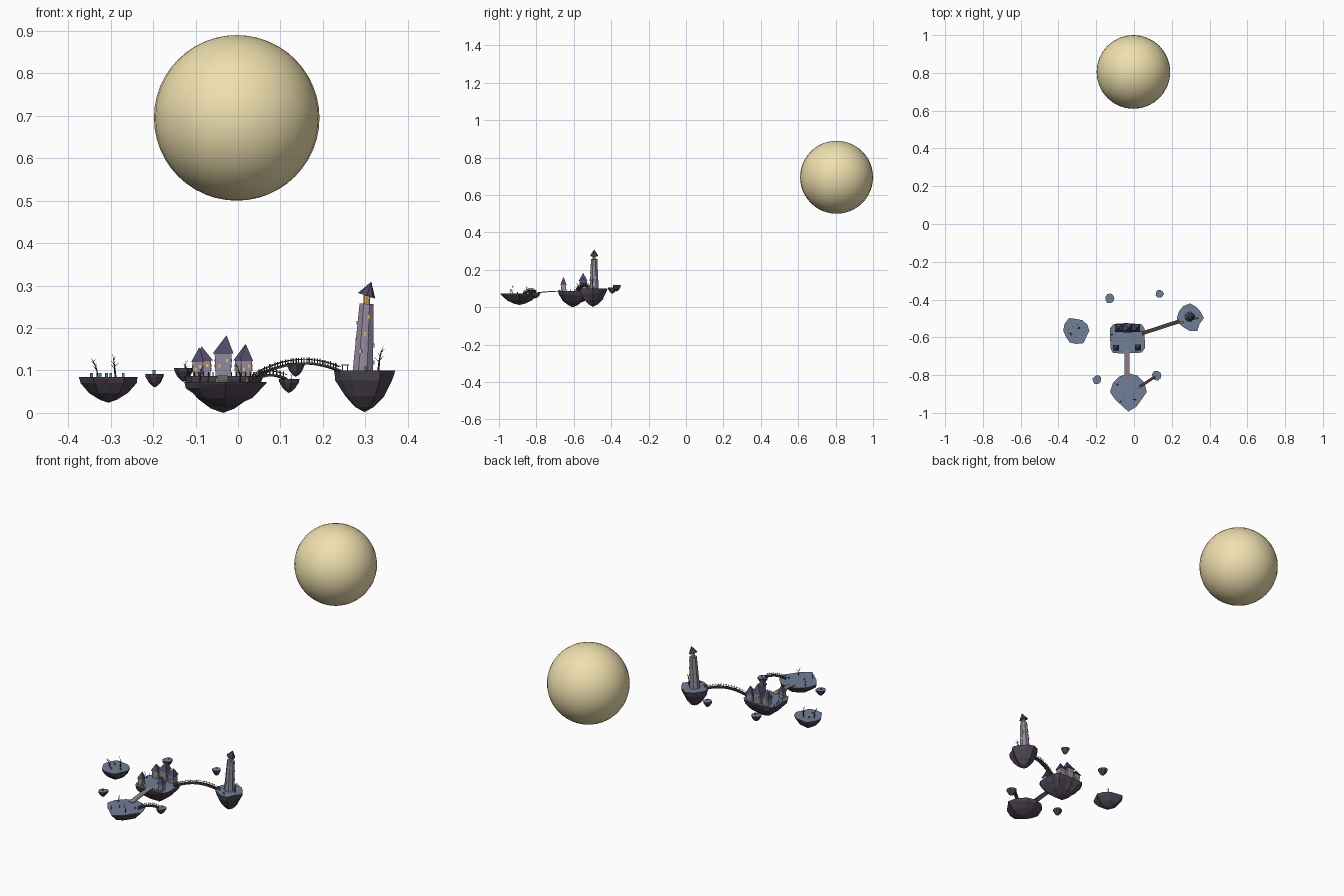
import bpy, bmesh, math, random
from mathutils import Vector, Matrix

if "Cube" in bpy.data.objects:
    bpy.data.objects.remove(bpy.data.objects["Cube"])
random.seed(4)

MATS = {}
for name, c in {"moon": (.87, .75, .43), "grass": (.16, .21, .31), "rock": (.075, .06, .085),
                "wall": (.30, .26, .35), "roof": (.075, .065, .13), "wood": (.075, .055, .05),
                "stone": (.26, .22, .25), "glow": (.85, .52, .12), "bark": (.03, .025, .03),
                "grave": (.14, .26, .27)}.items():
    m = bpy.data.materials.new(name)
    m.diffuse_color = (*c, 1)
    m.use_nodes = True
    m.node_tree.nodes["Principled BSDF"].inputs["Base Color"].default_value = m.diffuse_color
    MATS[name] = m


def finish(bm, name, *mats):
    bmesh.ops.recalc_face_normals(bm, faces=bm.faces)
    me = bpy.data.meshes.new(name)
    bm.to_mesh(me)
    bm.free()
    for m in mats:
        me.materials.append(MATS[m])
    ob = bpy.data.objects.new(name, me)
    bpy.context.collection.objects.link(ob)
    return ob


def frustum(bm, p, q, r0, r1, n=5, turn=0.0):
    p, q = Vector(p), Vector(q)
    d = q - p
    rot = Vector((0, 0, 1)).rotation_difference(d).to_matrix().to_4x4()
    bmesh.ops.create_cone(bm, cap_ends=True, segments=n, radius1=r0, radius2=r1, depth=d.length,
                          matrix=Matrix.Translation((p + q) / 2) @ rot @ Matrix.Rotation(turn, 4, 'Z'))


def box(bm, c, size, yaw=0.0, pitch=0.0):
    bmesh.ops.create_cube(bm, size=1, matrix=Matrix.Translation(c) @ Matrix.Rotation(yaw, 4, 'Z')
                          @ Matrix.Rotation(-pitch, 4, 'Y') @ Matrix.Diagonal((*size, 1)))


# Floating island: flat top outline, faceted rock keel tapering to a point
def island(name, cx, cy, top, bottom, radii, tip=(0, 0)):
    bm = bmesh.new()
    n, h = len(radii), top - bottom
    rings = []
    for scale, depth in ((1, 0), (.98, .08), (.92, .24), (.64, .62), (.3, .88)):
        ring = []
        for i, r in enumerate(radii):
            a = math.tau * i / n
            j = 1 if depth < .1 else random.uniform(.95, 1.05)
            ring.append(bm.verts.new((cx + r * scale * j * math.cos(a) + tip[0] * depth,
                                      cy + r * scale * j * math.sin(a) + tip[1] * depth, top - h * depth)))
        rings.append(ring)
    bm.faces.new(rings[0])
    for k, (a, b) in enumerate(zip(rings, rings[1:])):
        for i in range(n):
            f = bm.faces.new((a[i], a[(i + 1) % n], b[(i + 1) % n], b[i]))
            f.material_index = 1
    point = bm.verts.new((cx + tip[0], cy + tip[1], bottom))
    for i in range(n):
        bm.faces.new((rings[-1][i], rings[-1][(i + 1) % n], point)).material_index = 1
    finish(bm, name, "grass", "rock")


def rect_radii(hx, hy, n=24):
    out = []
    for i in range(n):
        c, s = abs(math.cos(math.tau * i / n)), abs(math.sin(math.tau * i / n))
        out.append(((c / hx) ** 7 + (s / hy) ** 7) ** (-1 / 7) * random.uniform(.98, 1.03))
    return out


island("village_island", -.035, -.605, .087, 0, rect_radii(.092, .078))
island("front_island", -.03, -.89, .073, .012,
       [.098, .098, .1, .1, .095, .095, .097, .08, .078, .103, .088, .08])
island("lighthouse_island", .296, -.498, .1, .002,
       [.074, .066, .068, .078, .072, .068, .07, .064, .06, .068, .078, .06], (.002, 0))
island("graveyard_island", -.305, -.565, .085, .024,
       [.069, .066, .064, .062, .078, .072, .07, .064, .072, .07, .076, .062])
for nm, x, y, t, b, r in (("islet_left", -.196, -.825, .092, .06, .025), ("islet_right", .12, -.803, .08, .047, .027),
                          ("islet_back_right", .136, -.37, .118, .085, .023),
                          ("islet_back_left", -.128, -.395, .106, .073, .026)):
    island(nm, x, y, t, b, [r * random.uniform(.86, 1.06) for _ in range(9)])


# Plank bridges following an arc, with posts and rails
def bridge(name, p, q, arch, width, n, mat, rails=True):
    p, q = Vector(p), Vector(q)
    side = (q - p).cross(Vector((0, 0, 1))).normalized() * width / 2
    yaw = math.atan2(q.y - p.y, q.x - p.x)
    at = lambda t: p.lerp(q, t) + Vector((0, 0, 4 * arch * t * (1 - t)))
    bm = bmesh.new()
    for i in range(n):
        a, b = at(i / n), at((i + 1) / n)
        d = b - a
        box(bm, (a + b) / 2, (d.length * 1.03, width, .005), yaw, math.atan2(d.z, d.xy.length))
        if rails:
            for s in (side, -side):
                up = Vector((0, 0, .012))
                frustum(bm, a + s * .9, a + s * .9 + up * 1.15, .0013, .0013, 4)
                frustum(bm, a + s * .9 + up * .8, b + s * .9 + up * .8, .0009, .0009, 4)
    finish(bm, name, mat)


bridge("lighthouse_bridge", (.04, -.58, .083), (.24, -.515, .099), .025, .02, 16, "wood")
bridge("village_bridge", (-.037, -.665, .086), (-.037, -.825, .073), .003, .026, 12, "stone", False)
bridge("islet_bridge", (.03, -.862, .073), (.112, -.808, .08), .012, .015, 10, "wood")


# Leaning houses with crooked pyramid roofs and lit windows
def house(name, x, y, w, base, eave, peak, lean):
    q = math.sqrt(.5)
    walls, roof, win = bmesh.new(), bmesh.new(), bmesh.new()
    frustum(walls, (x, y, base - .003), (x, y, eave), w * q * .9, w * q, 4, math.pi / 4)
    frustum(roof, (x, y, eave), (x, y, peak), w * q * 1.22, 0, 4, math.pi / 4)
    max(roof.verts, key=lambda v: v.co.z).co.x += lean
    for v in roof.verts:
        if v.co.z > (eave + peak) / 2:
            v.co.x += lean
    for sx, sy in ((0, -1), (0, 1), (1, 0), (-1, 0)):
        for u, f in ((-.22, .68), (.22, .45)):
            box(win, (x + sx * w * .48 + sy * u * w, y + sy * w * .48 + sx * u * w, base + (eave - base) * f),
                (.005 if sy else .003, .003 if sy else .005, .007))
    finish(walls, name + "_walls", "wall")
    finish(roof, name + "_roof", "roof")
    finish(win, name + "_windows", "glow")


house("keep", -.035, -.55, .04, .087, .14, .183, .004)
house("back_house_left", -.08, -.55, .034, .087, .124, .157, -.003)
house("back_house_right", .01, -.55, .034, .087, .124, .16, .003)
house("front_house_left", -.095, -.655, .025, .087, .12, .155, .002)
house("front_house_right", .02, -.655, .026, .087, .122, .163, -.001)

# Lighthouse: leaning octagonal shaft, lantern and tilted hat roof
LX, LY = .294, -.491
bm = bmesh.new()
frustum(bm, (LX, LY, .097), (LX + .009, LY, .257), .026, .018, 8, math.pi / 8)
finish(bm, "lighthouse_shaft", "wall")
bm = bmesh.new()
frustum(bm, (LX + .009, LY, .255), (LX + .01, LY, .28), .008, .008, 8)
for i in range(10):
    t, a = .12 + .085 * i, i * 2.2
    r = .0255 - .008 * t
    box(bm, (LX + .009 * t + r * math.cos(a), LY + r * math.sin(a), .1 + .157 * t), (.004, .005, .009), a)
finish(bm, "lighthouse_lantern_and_windows", "glow")
bm = bmesh.new()
frustum(bm, (LX + .009, LY, .276), (LX + .02, LY, .309), .0215, 0, 8)
finish(bm, "lighthouse_roof", "roof")


# Bare crooked trees
def tree(name, x, y, z, h, lean):
    bm = bmesh.new()
    pts = [Vector((x + lean * h * f * f + random.uniform(-.03, .03) * h,
                   y + random.uniform(-.05, .05) * h, z + h * f)) for f in (-.03, .35, .7, 1)]
    rs = [.05 * h, .036 * h, .023 * h, .006 * h]
    for i in range(3):
        frustum(bm, pts[i], pts[i + 1], rs[i], rs[i + 1])
    for k in range(5):
        a, s = k * 2.4 + x * 30, pts[1].lerp(pts[3], k / 6)
        e = s + Vector((math.cos(a) * .25, math.sin(a) * .25, .22)) * h * (1 - k * .1)
        frustum(bm, s, e, .018 * h, .004 * h, 4)
    finish(bm, name, "bark")


for i, t in enumerate(((-.332, -.58, .085, .045, -.3), (-.288, -.55, .085, .052, -.15),
                       (.33, -.5, .1, .056, .2), (-.09, -.85, .073, .04, .2), (.005, -.93, .073, .045, -.2),
                       (-.07, -.94, .073, .025, .2), (-.125, -.39, .106, .018, .3), (.136, -.37, .118, .012, .2),
                       (-.115, -.585, .087, .03, -.5), (.125, -.8, .08, .014, .1))):
    tree(f"dead_tree_{i}", *t)

# Gravestones, fence posts and a bench
bm = bmesh.new()
for x, y, z in ((-.325, -.545, .085), (-.31, -.595, .085), (-.3, -.535, .085), (-.27, -.575, .085), (-.345, -.56, .085),
                (-.198, -.825, .092), (-.05, -.9, .073), (.02, -.87, .073), (.3, -.545, .1)):
    box(bm, (x, y, z + .004), (.006, .003, .01), random.uniform(-.4, .4))
finish(bm, "gravestones", "grave")
bm = bmesh.new()
for i in range(5):
    for s in (-1, 1):
        x = -.037 + s * (.022 + .011 * i)
        frustum(bm, (x, -.676, .086), (x, -.676, .096), .0012, .0012, 4)
    frustum(bm, (-.12, -.64 + .022 * i, .086), (-.12, -.64 + .022 * i, .098), .0012, .0012, 4)
finish(bm, "fence_posts", "wood")
bm = bmesh.new()
box(bm, (.252, -.52, .113), (.018, .012, .003))
for sx in (-1, 1):
    box(bm, (.252 + sx * .006, -.52, .106), (.002, .008, .012))
finish(bm, "bench", "stone")

# Moon
bm = bmesh.new()
bmesh.ops.create_uvsphere(bm, u_segments=32, v_segments=24, radius=.195,
                          matrix=Matrix.Translation((-.003, .805, .695)))
for f in bm.faces:
    f.smooth = True
finish(bm, "moon", "moon")
